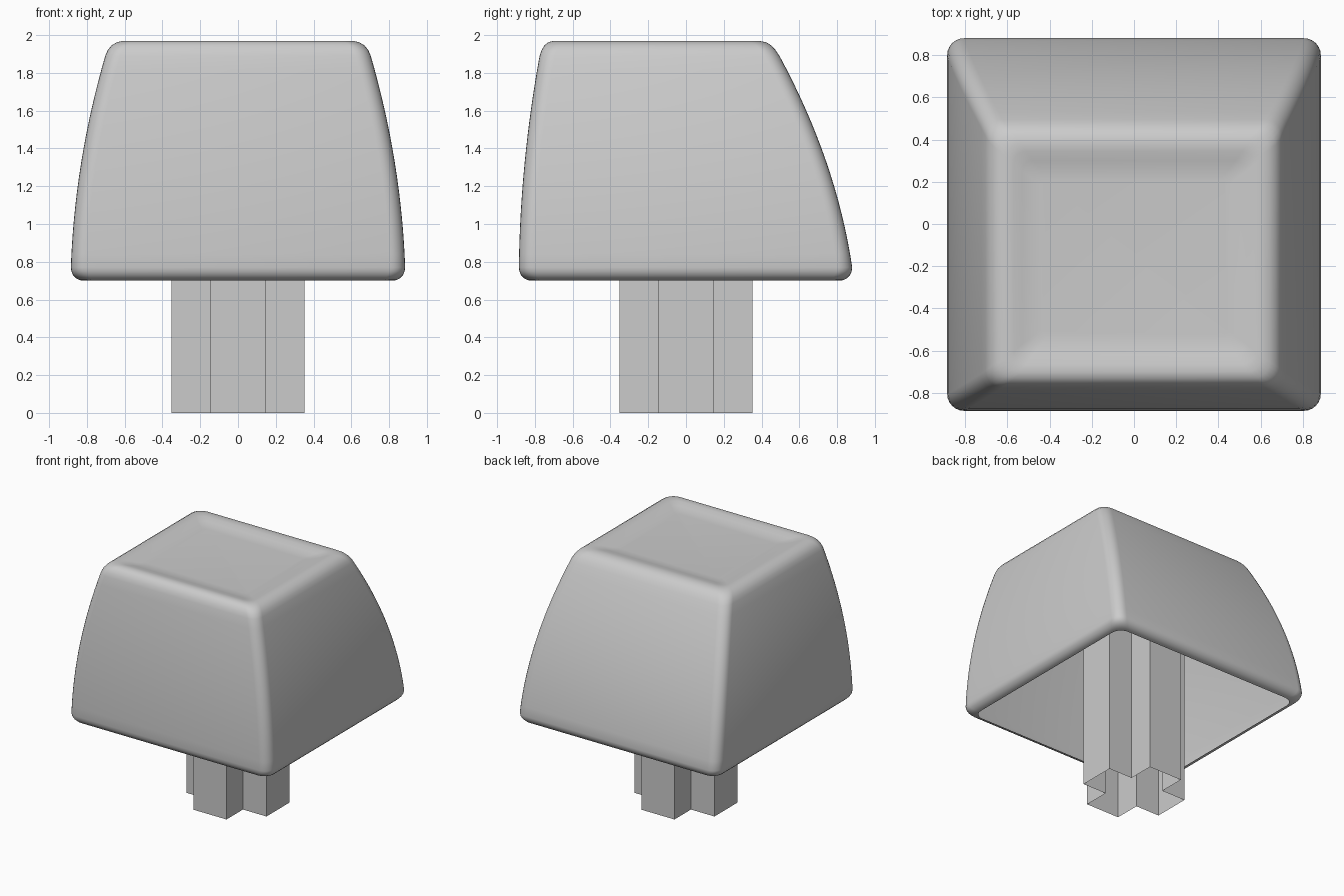
import bpy, bmesh, math

if "Cube" in bpy.data.objects:
    bpy.data.objects.remove(bpy.data.objects["Cube"])


def make_object(name, bm):
    mesh = bpy.data.meshes.new(name)
    bmesh.ops.recalc_face_normals(bm, faces=bm.faces)
    bm.to_mesh(mesh)
    bm.free()
    obj = bpy.data.objects.new(name, mesh)
    bpy.context.collection.objects.link(obj)
    return obj


def rounded_rect(half_x, y_front, y_back, z, r, seg=6):
    """Points of a rounded rectangle, counter-clockwise."""
    corners = [(half_x - r, y_back - r), (-half_x + r, y_back - r),
               (-half_x + r, y_front + r), (half_x - r, y_front + r)]
    pts = []
    for i, (cx, cy) in enumerate(corners):
        for k in range(seg + 1):
            a = math.pi / 2 * (i + k / seg)
            pts.append((cx + r * math.cos(a), cy + r * math.sin(a), z))
    return pts


def bridge(bm, loop_a, loop_b):
    n = len(loop_a)
    for i in range(n):
        j = (i + 1) % n
        bm.faces.new((loop_a[i], loop_a[j], loop_b[j], loop_b[i]))


# Cap shell: open underneath, bulging walls, rounded rims, dished top
Z_LOW, Z_HIGH, R = 0.77, 1.89, 0.08
levels = []
for k in range(6):                                  # rounded bottom lip
    a = math.pi / 2 * k / 5
    inset = 0.065 * (1 - math.sin(a))
    levels.append((0.885 - inset, -0.885 + inset, 0.88 - inset,
                   Z_LOW - 0.07 * math.cos(a), R))
for k in range(1, 17):                              # curved walls
    u = k / 16
    levels.append((0.885 - 0.04 * u - 0.142 * u * u,
                   -0.885 + 0.015 * u + 0.095 * u * u,
                   0.88 - 0.165 * u - 0.22 * u * u,
                   Z_LOW + (Z_HIGH - Z_LOW) * u, R))
levels += [                                         # top rim and dish
    (0.690, -0.765, 0.475, 1.920, 0.08),
    (0.670, -0.750, 0.452, 1.945, 0.08),
    (0.642, -0.730, 0.425, 1.962, 0.075),
    (0.605, -0.700, 0.385, 1.970, 0.07),
    (0.570, -0.665, 0.345, 1.966, 0.06),
    (0.530, -0.620, 0.300, 1.955, 0.05),
    (0.490, -0.580, 0.260, 1.946, 0.04),
    (0.440, -0.530, 0.210, 1.942, 0.03),
]
bm = bmesh.new()
loops = [[bm.verts.new(p) for p in rounded_rect(*lv)] for lv in levels]
for a, b in zip(loops, loops[1:]):
    bridge(bm, a, b)
bm.faces.new(loops[-1])
for f in bm.faces:
    f.smooth = True
make_object("key_cap", bm)

# Stem: open plus-shaped tube running up to the underside of the cap
W, T, STEM_TOP = 0.352, 0.145, 1.92
quarter = [(W, -T), (W, T), (T, T)]
outline = []
for q in range(4):
    c, s = round(math.cos(q * math.pi / 2)), round(math.sin(q * math.pi / 2))
    outline += [(x * c - y * s, x * s + y * c) for x, y in quarter]
bm = bmesh.new()
low, high = [[bm.verts.new((x, y, z)) for x, y in outline] for z in (0, STEM_TOP)]
bridge(bm, low, high)
make_object("stem", bm)
